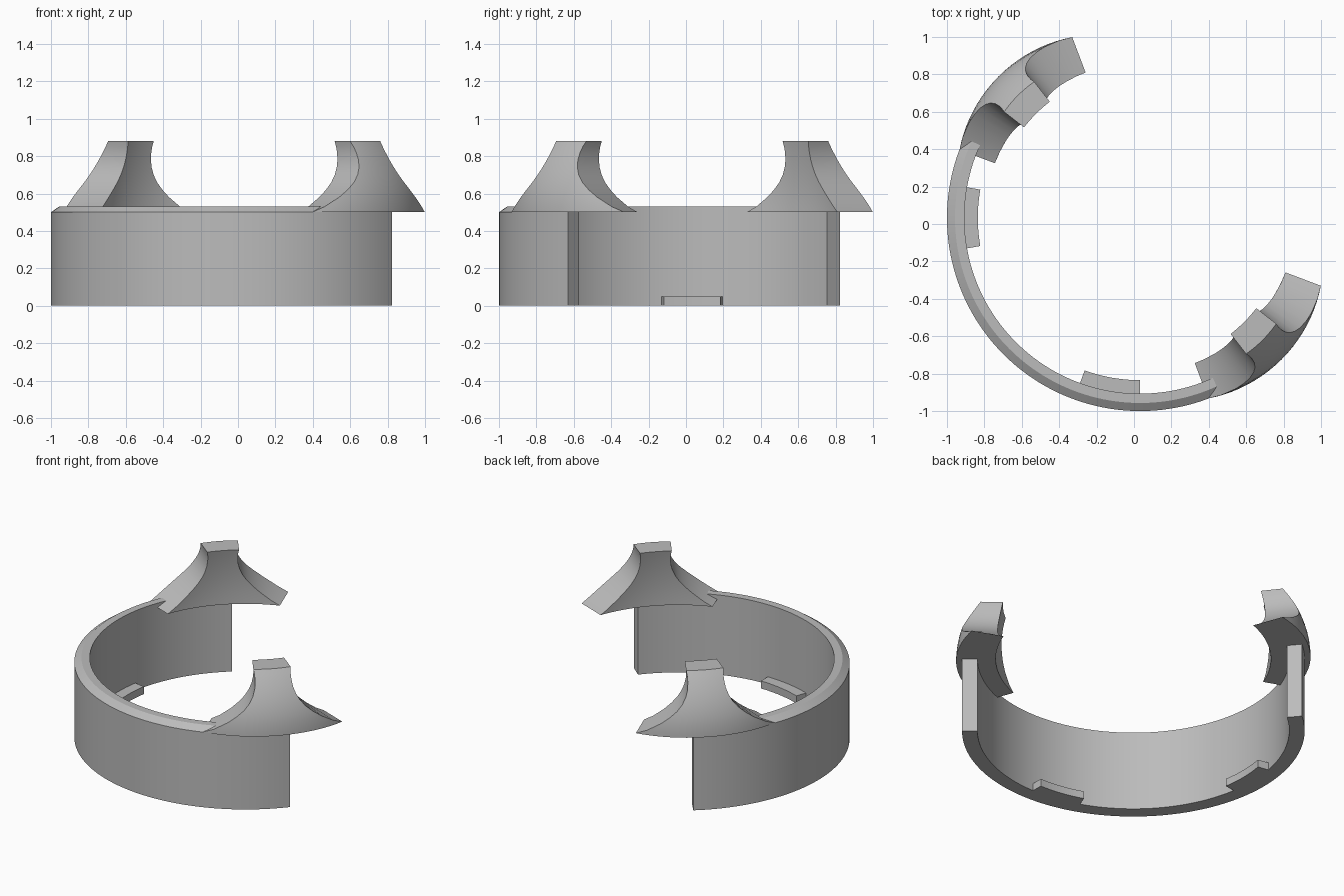
import bpy, bmesh
from math import radians, sin, cos

cube = bpy.data.objects.get("Cube")
if cube:
    bpy.data.objects.remove(cube, do_unlink=True)

CENTRE = 0.033     # ring axis in x and y
OUTER = 1.033
INNER = 0.94
RIM_Z, TOP_Z = 0.50, 0.88
HALF_BASE = 24.4   # half angle of a claw at its foot

grey = bpy.data.materials.new("plain_grey")
grey.use_nodes = True
grey.diffuse_color = (0.5, 0.5, 0.5, 1)
grey.node_tree.nodes["Principled BSDF"].inputs["Base Color"].default_value = (0.5, 0.5, 0.5, 1)


def polar(r, degrees, z):
    a = radians(degrees)
    return (CENTRE + r * cos(a), CENTRE + r * sin(a), z)


def loft(name, loops):
    """Skin a row of closed loops and cap both ends."""
    bm = bmesh.new()
    rows = [[bm.verts.new(p) for p in loop] for loop in loops]
    n = len(rows[0])
    for low, high in zip(rows, rows[1:]):
        for i in range(n):
            j = (i + 1) % n
            bm.faces.new((low[i], low[j], high[j], high[i]))
    # caps as strips between the two halves of the loop
    for row in (rows[0], rows[-1]):
        for i in range(n // 2 - 1):
            quad = (row[i], row[i + 1], row[n - 2 - i], row[n - 1 - i])
            if len(set(quad)) == 4:
                bm.faces.new(quad)
    bmesh.ops.recalc_face_normals(bm, faces=bm.faces)
    mesh = bpy.data.meshes.new(name)
    bm.to_mesh(mesh)
    bm.free()
    mesh.materials.append(grey)
    obj = bpy.data.objects.new(name, mesh)
    bpy.context.collection.objects.link(obj)
    bpy.ops.object.select_all(action="DESELECT")
    obj.select_set(True)
    bpy.context.view_layer.objects.active = obj
    bpy.ops.object.shade_smooth_by_angle(angle=radians(30))
    return obj


def arc_sweep(name, profile, start, end, steps):
    angles = [start + (end - start) * i / steps for i in range(steps + 1)]
    return loft(name, [[polar(r, a, z) for r, z in profile] for a in angles])


# Open ring wall with a chamfered outer rim
wall = [(INNER, 0), (INNER, 0.25), (INNER, 0.53),
        (0.99, 0.53), (OUTER, RIM_Z), (OUTER, 0)]
arc_sweep("ring_wall", wall, 130, 320, 96)

# Small ledges inside the foot of the wall
ledge = [(0.868, 0), (0.868, 0.05), (0.96, 0.05), (0.96, 0)]
for name, start in (("left_ledge", 170), ("front_ledge", 250)):
    arc_sweep(name, ledge, start, start + 20, 10)


# Claws: domed outside, concave flanks that flare towards the foot
FLANK = [(0.50, HALF_BASE), (0.53, 20.6), (0.58, 16.0), (0.62, 13.0),
         (0.66, 10.5), (0.70, 8.7), (0.74, 7.5), (0.78, 6.8),
         (0.82, 6.6), (0.85, 6.7), (TOP_Z, 7.1)]


def claw(name, heading, steps=20):
    loops = []
    for z, half in FLANK:
        rise = ((z - RIM_Z) / (TOP_Z - RIM_Z)) ** 2
        offsets = [half * (2 * i / steps - 1) for i in range(steps + 1)]
        outside = [polar(1.032 + 0.038 * (1 - (a / HALF_BASE) ** 2) - 0.145 * rise,
                         heading + a, z) for a in offsets]
        inside = [polar(0.83 - 0.043 * rise, heading + a, z) for a in reversed(offsets)]
        loops.append(outside + inside)
    return loft(name, loops)


claw("front_claw", -45)
claw("back_claw", 135)
